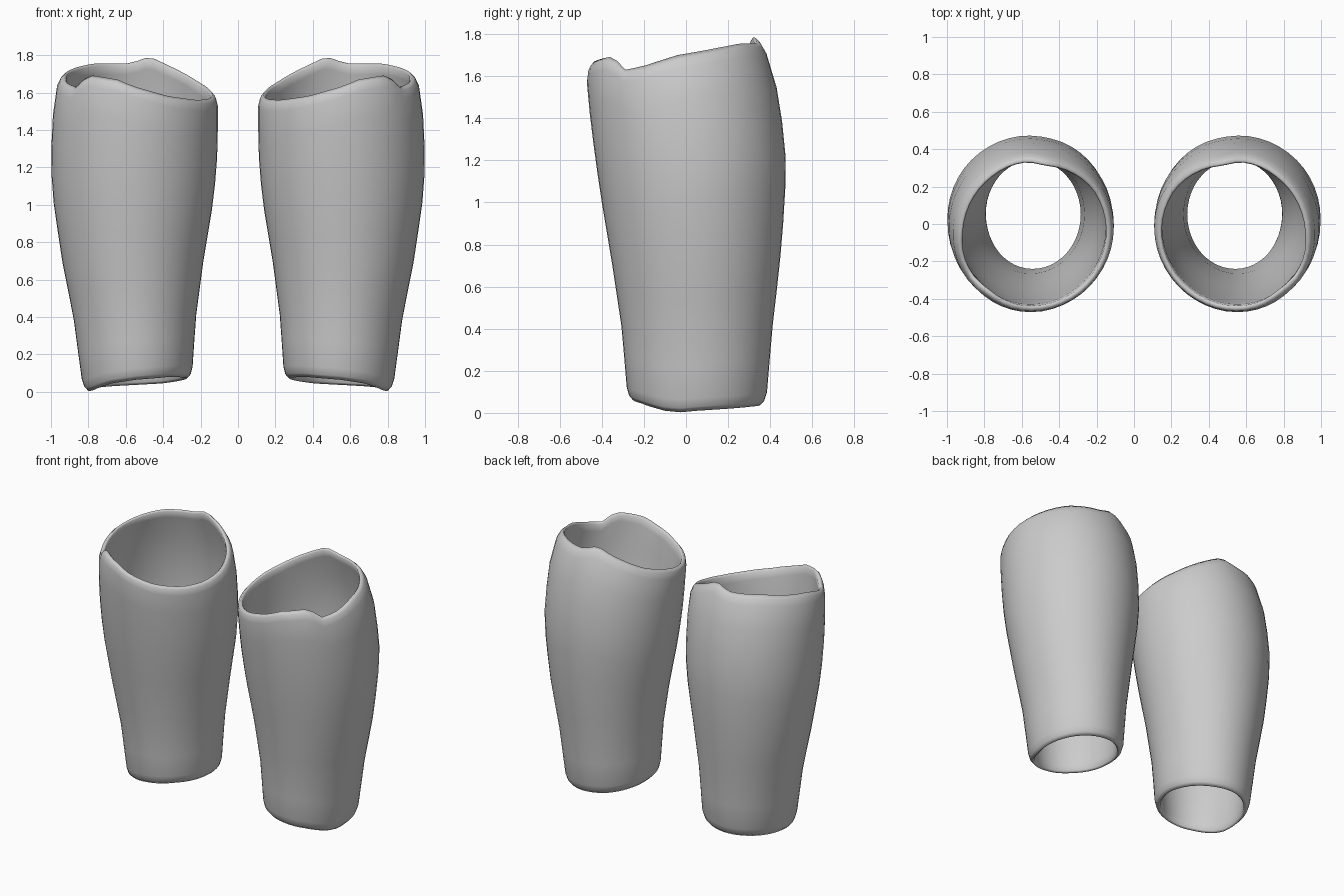
import bpy, bmesh, math

cube = bpy.data.objects.get("Cube")
if cube:
    bpy.data.objects.remove(cube)

SEGMENTS = 48

# Cross-section bounds by height: z, inner x, outer x, front y, back y
SECTIONS = [
    (0.0, 0.26, 0.825, -0.27, 0.37), (0.1, 0.245, 0.84, -0.28, 0.385),
    (0.4, 0.225, 0.88, -0.305, 0.41), (0.7, 0.185, 0.94, -0.35, 0.445),
    (1.0, 0.135, 0.985, -0.40, 0.47), (1.2, 0.113, 1.0, -0.43, 0.475),
    (1.4, 0.108, 0.995, -0.455, 0.455), (1.55, 0.108, 0.985, -0.47, 0.43),
    (1.65, 0.125, 0.965, -0.475, 0.405), (1.8, 0.17, 0.91, -0.45, 0.345),
]
# Rim heights by angle in degrees, from the outer side round the back
TOP = [(0, 1.70), (30, 1.735), (50, 1.755), (85, 1.757), (101, 1.793), (130, 1.71),
       (150, 1.65), (180, 1.59), (200, 1.565), (220, 1.56), (245, 1.58), (270, 1.63),
       (285, 1.67), (307, 1.692), (314, 1.68), (322, 1.63), (335, 1.645), (360, 1.70)]
BOTTOM = [(0, 0.01), (60, 0.03), (120, 0.045), (180, 0.075), (230, 0.08),
          (270, 0.065), (300, 0.045), (330, 0.01), (345, 0.003), (360, 0.01)]
# Rounded lip: depth below the rim, inset from the outer wall
LIP = [(0.06, 0.0), (0.02, 0.007), (0.0, 0.022), (0.012, 0.036), (0.06, 0.042)]


def lookup(table, key):
    """Interpolate the rows of a table at a key."""
    key = min(max(key, table[0][0]), table[-1][0])
    for a, b in zip(table, table[1:]):
        if key <= b[0]:
            f = (key - a[0]) / (b[0] - a[0])
            return [p + (q - p) * f for p, q in zip(a[1:], b[1:])]


def wall_point(angle, z, inset):
    x0, x1, y0, y1 = lookup(SECTIONS, z)
    a = math.radians(angle)
    return ((x0 + x1) / 2 + ((x1 - x0) / 2 - inset) * math.cos(a),
            (y0 + y1) / 2 + ((y1 - y0) / 2 - inset) * math.sin(a), z)


def column(angle):
    """One closed loop: up the outside, over the lip, down the inside, under the foot."""
    top, low = lookup(TOP, angle)[0], lookup(BOTTOM, angle)[0]
    start, end = low + 0.06, top - 0.06
    steps = [i / 10 for i in range(1, 10)]
    path = [(start + (end - start) * t, 0.0) for t in steps]
    path += [(top - d, inset) for d, inset in LIP]
    path += [(end + (start - end) * t, 0.042) for t in steps]
    path += [(low + d, inset) for d, inset in reversed(LIP)]
    return [wall_point(angle, z, inset) for z, inset in path]


def build_guard(name, side, material):
    bm = bmesh.new()
    cols = []
    for i in range(SEGMENTS):
        pts = column(360 * i / SEGMENTS)
        cols.append([bm.verts.new((side * x, y, z)) for x, y, z in pts])
    for i, col in enumerate(cols):
        nxt = cols[(i + 1) % SEGMENTS]
        for j in range(len(col)):
            k = (j + 1) % len(col)
            bm.faces.new((col[j], nxt[j], nxt[k], col[k]))
    bmesh.ops.recalc_face_normals(bm, faces=bm.faces[:])
    mesh = bpy.data.meshes.new(name)
    bm.to_mesh(mesh)
    bm.free()
    mesh.materials.append(material)
    for poly in mesh.polygons:
        poly.use_smooth = True
    obj = bpy.data.objects.new(name, mesh)
    bpy.context.collection.objects.link(obj)


# Plain grey finish
grey = bpy.data.materials.new("plain_grey")
grey.use_nodes = True
color = (0.6, 0.6, 0.6, 1)
grey.diffuse_color = color
grey.node_tree.nodes["Principled BSDF"].inputs["Base Color"].default_value = color

# Mirrored pair of shin sleeves
build_guard("left_shin_sleeve", 1, grey)
build_guard("right_shin_sleeve", -1, grey)
